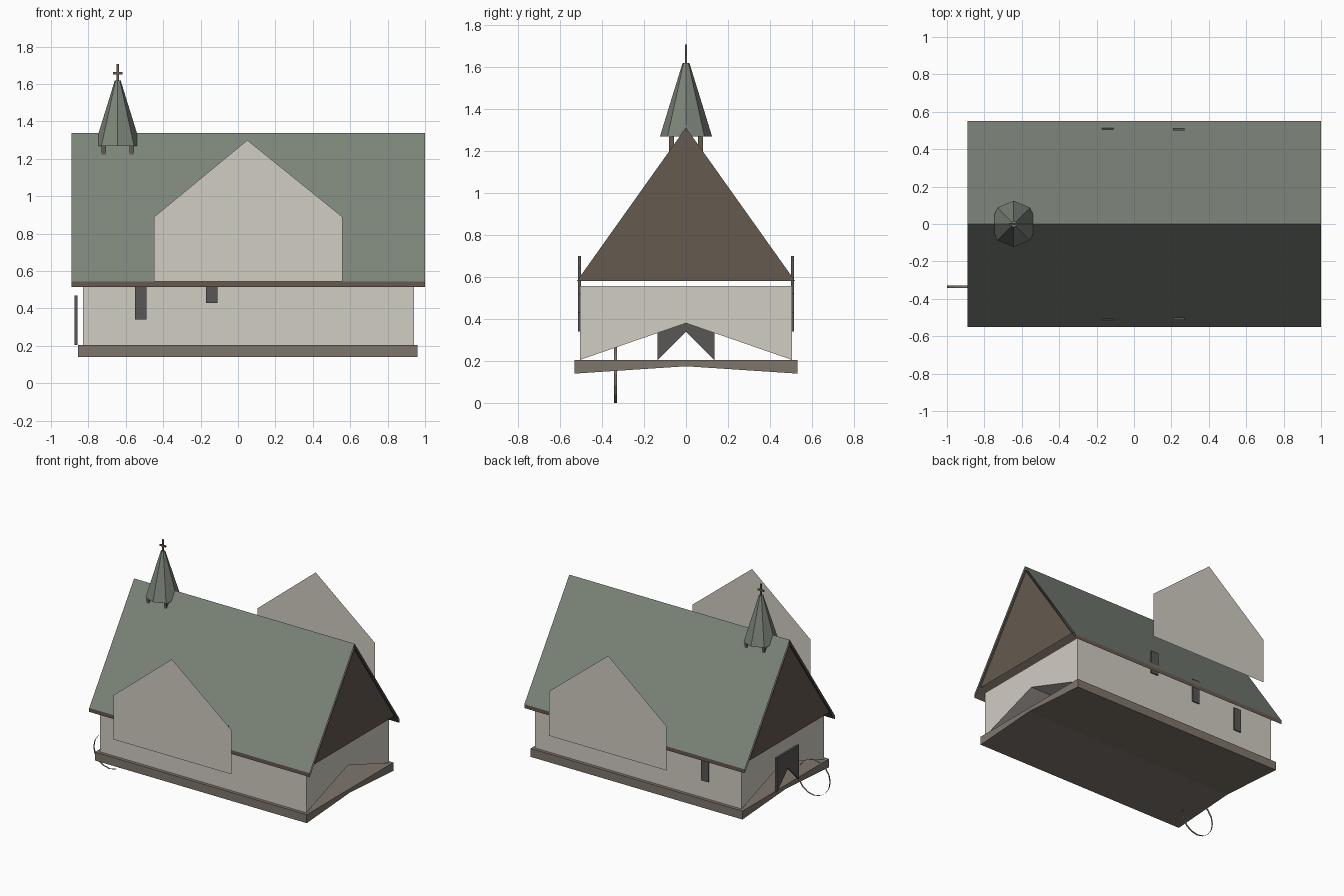
import bpy, bmesh, math
from mathutils import Matrix, Vector

if "Cube" in bpy.data.objects:
    bpy.data.objects.remove(bpy.data.objects["Cube"])


def material(name, rgb):
    m = bpy.data.materials.new(name)
    m.diffuse_color = (*rgb, 1)
    m.use_nodes = True
    m.node_tree.nodes["Principled BSDF"].inputs["Base Color"].default_value = m.diffuse_color
    return m


CREAM = material("plaster", (0.64, 0.61, 0.55))
GREEN = material("slate", (0.20, 0.23, 0.19))
BROWN = material("timber", (0.13, 0.10, 0.08))
STONE = material("stone", (0.21, 0.18, 0.15))
DARK = material("dark", (0.10, 0.095, 0.09))


def finish(name, bm, mats, fix=True):
    if fix:
        bmesh.ops.recalc_face_normals(bm, faces=bm.faces)
    me = bpy.data.meshes.new(name)
    bm.to_mesh(me)
    bm.free()
    for m in mats:
        me.materials.append(m)
    ob = bpy.data.objects.new(name, me)
    bpy.context.collection.objects.link(ob)
    return ob


def box(name, centre, size, mat):
    bm = bmesh.new()
    bmesh.ops.create_cube(bm, size=1, matrix=Matrix.Translation(centre)
                          @ Matrix.Diagonal((*size, 1)))
    return finish(name, bm, [mat])


def prism(name, profile, x0, x1, mat, caps=True):
    """Extrude a (y, z) profile along x."""
    bm = bmesh.new()
    a = [bm.verts.new((x0, y, z)) for y, z in profile]
    b = [bm.verts.new((x1, y, z)) for y, z in profile]
    n = len(profile)
    for i in range(n):
        j = (i + 1) % n
        bm.faces.new((a[i], a[j], b[j], b[i]))
    if caps:
        bm.faces.new(a)
        bm.faces.new(b)
    return finish(name, bm, [mat])


def sheet(name, points, mat):
    bm = bmesh.new()
    bm.faces.new([bm.verts.new(p) for p in points])
    return finish(name, bm, [mat], fix=False)


def notched(half, low, peak, high):
    """Block section whose underside rises to a peak."""
    return [(-half, low), (0, peak), (half, low), (half, high), (-half, high)]


# plinth, walls and door share the notched section
prism("plinth", notched(0.53, 0.14, 0.175, 0.205), -0.855, 0.96, STONE)
prism("walls", notched(0.505, 0.205, 0.38, 0.557), -0.83, 0.94, CREAM)
prism("door", notched(0.135, 0.205, 0.34, 0.47), -0.874, -0.858, DARK)

# roof shell, open at the ends, slate on top and timber beneath
roof = prism("roof", [(-0.55, 0.545), (0, 1.338), (0.55, 0.545),
                      (0.55, 0.515), (0, 1.308), (-0.55, 0.515)],
             -0.89, 1.0, GREEN, caps=False)
roof.data.materials.append(BROWN)
for f in roof.data.polygons:
    if f.index > 1:
        f.material_index = 1

# end gables
for side, x, s in (("right", 0.985, 1), ("left", -0.875, -1)):
    sheet("gable_" + side, [(x, -0.519 * s, 0.58), (x, 0.519 * s, 0.58),
                            (x, 0, 1.31)], BROWN)

# free-standing cross gables and stepped windows, front and back
for side, s in (("front", -1), ("back", 1)):
    pts = [(-0.45, 0.545), (0.56, 0.545), (0.56, 0.888), (0.05, 1.30), (-0.45, 0.888)]
    if s > 0:
        pts.reverse()
    sheet("cross_gable_" + side, [(x, s * 0.88, z) for x, z in pts], CREAM)
    for i in range(3):
        box(f"window_{side}_{i}", (-0.52 + 0.38 * i, s * 0.507, 0.43 + 0.09 * i),
            (0.062, 0.014, 0.18), DARK)

# steeple posts
SX = -0.643
for i, (a, b) in enumerate(((-1, -1), (1, -1), (1, 1), (-1, 1))):
    box(f"steeple_post_{i}", (SX + a * 0.075, b * 0.069, 1.225),
        (0.023, 0.023, 0.09), BROWN)

# eight-sided spire with its two outer corners trimmed
bm = bmesh.new()
bmesh.ops.create_cone(bm, cap_ends=True, segments=8, radius1=0.124, radius2=0.016,
                      depth=0.35, matrix=Matrix.Translation((SX, 0, 1.443)))
for s in (-1, 1):
    cut = bmesh.ops.bisect_plane(bm, geom=bm.verts[:] + bm.edges[:] + bm.faces[:],
                                 plane_co=Vector((SX + s * 0.107, 0, 0)),
                                 plane_no=Vector((s, 0, 0)), clear_outer=True)
    edges = [e for e in cut["geom_cut"] if isinstance(e, bmesh.types.BMEdge)]
    bmesh.ops.holes_fill(bm, edges=edges, sides=0)
finish("spire", bm, [GREEN])

# cross on top
box("cross_upright", (SX, 0, 1.66), (0.013, 0.009, 0.092), BROWN)
box("cross_bar", (SX, 0, 1.658), (0.05, 0.009, 0.012), BROWN)

# thin open hoop beside the door
bm = bmesh.new()
bmesh.ops.create_cone(bm, cap_ends=False, segments=16, radius1=0.137, radius2=0.137,
                      depth=0.014, matrix=Matrix.Translation((-0.863, -0.336, 0.137))
                      @ Matrix.Rotation(math.pi / 2, 4, "X"))
finish("door_hoop", bm, [STONE])
